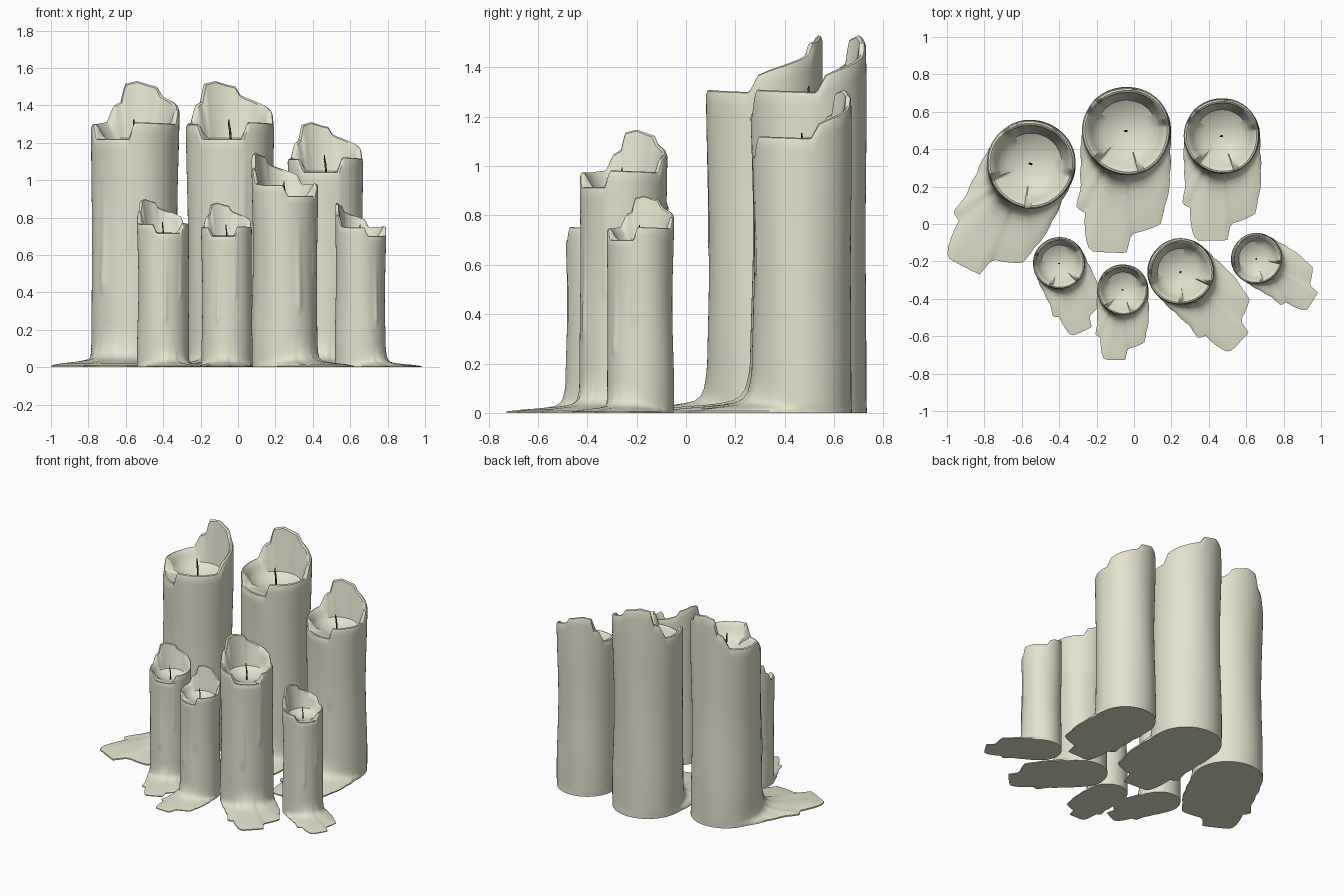
import bpy, bmesh, math

if "Cube" in bpy.data.objects:
    bpy.data.objects.remove(bpy.data.objects["Cube"])

N = 160          # points around each candle
R = 0.232        # wax radius of the full-size candle

# Rim height and puddle reach as (angle, value); -90 is the pouring side
RIM = [(-180, 1.30), (-142, 1.30), (-132, 1.22), (-74, 1.22), (-66, 1.31), (8, 1.30),
       (18, 1.37), (30, 1.39), (68, 1.44), (76, 1.455), (83, 1.50), (95, 1.51),
       (112, 1.53), (129, 1.515), (135, 1.42), (145, 1.40), (156, 1.31), (180, 1.30)]
PUDDLE = [(-180, .237), (-168, .245), (-145, .294), (-129, .384), (-123.4, .49),
          (-117, .49), (-110.5, .62), (-107, .67), (-98, .655), (-89.5, .65), (-87.4, .55),
          (-79, .54), (-70, .53), (-63, .45), (-45, .325), (-25, .254), (0, .235), (180, .237)]


def interp(table, a):
    for (a0, v0), (a1, v1) in zip(table, table[1:]):
        if a0 <= a <= a1:
            return v0 + (v1 - v0) * (a - a0) / (a1 - a0)
    return table[-1][1]


def material(name, color):
    m = bpy.data.materials.new(name)
    m.diffuse_color = color
    m.use_nodes = True
    m.node_tree.nodes["Principled BSDF"].inputs["Base Color"].default_value = m.diffuse_color
    return m


def finish(bm, name, mat, angle):
    bmesh.ops.recalc_face_normals(bm, faces=bm.faces)
    me = bpy.data.meshes.new(name)
    bm.to_mesh(me)
    bm.free()
    me.materials.append(mat)
    ob = bpy.data.objects.new(name, me)
    bpy.context.collection.objects.link(ob)
    bpy.context.view_layer.objects.active = ob
    ob.select_set(True)
    bpy.ops.object.shade_smooth_by_angle(angle=math.radians(angle))
    ob.select_set(False)
    return ob


def body_radius(a, z):
    # gently uneven wax with two frozen runs down the pouring side
    r = R + .004 * math.sin(5 * z + 1) + .003 * math.sin(math.radians(3 * a) + 4 * z)
    for ang, low, size in ((-112, .40, .012), (-72, .62, .007)):
        k = min(max((z - low) / .04, 0), 1) * max(0, 1 - (z - low) / .7)
        r += size * k * math.exp(-((a - ang) / 5) ** 2)
    return r


def section(a):
    """Outer-to-inner profile (radius, height) of the wax at angle a."""
    rim, reach = interp(RIM, a), interp(PUDDLE, a)
    base = body_radius(a, .2)
    pts = [(reach, 0)]
    for w, z in ((1, .01), (.8, .021), (.6, .027), (.42, .033), (.28, .04), (.17, .05),
                 (.09, .07), (.045, .1), (.015, .15)):
        pts.append((base + (reach - base) * w, z))
    for i in range(29):
        z = .2 + (rim - .222) * i / 28
        pts.append((body_radius(a, z), z))
    top = pts[-1][0]
    pts += [(top - .006, rim - .004), (top - .016, rim), (top - .027, rim - .008)]
    floor = min(rim - .014, 1.225)
    for t in (.33, .66, 1):
        pts.append((top - .027 + (.165 - top + .027) * t, rim - .008 + (floor - rim + .008) * t))
    pts += [(.12, 1.195), (.06, 1.175)]
    return pts


def make_candle(name):
    bm = bmesh.new()
    angles = [-180 + 360 * i / N for i in range(N)]
    cols = []
    for a in angles:
        c, s = math.cos(math.radians(a)), math.sin(math.radians(a))
        cols.append([bm.verts.new((r * c, r * s, z)) for r, z in section(a)])
    bottom, middle = bm.verts.new((0, 0, 0)), bm.verts.new((0, 0, 1.165))
    for i in range(N):
        p, q = cols[i], cols[(i + 1) % N]
        for j in range(len(p) - 1):
            bm.faces.new((p[j], q[j], q[j + 1], p[j + 1]))
        bm.faces.new((bottom, q[0], p[0]))
        bm.faces.new((middle, p[-1], q[-1]))
    return finish(bm, name, wax, 40)


def make_wick(name):
    # thin, slightly bent tapered stem
    bm = bmesh.new()
    rings = []
    for x, z, r in ((0, 1.15, .006), (.001, 1.22, .006), (-.003, 1.27, .006),
                    (-.009, 1.30, .005), (-.008, 1.325, .003)):
        rings.append([bm.verts.new((x + r * math.cos(k * math.pi / 4),
                                    r * math.sin(k * math.pi / 4), z)) for k in range(8)])
    for p, q in zip(rings, rings[1:]):
        for k in range(8):
            bm.faces.new((p[k], p[(k + 1) % 8], q[(k + 1) % 8], q[k]))
    bm.faces.new(rings[0])
    bm.faces.new(rings[-1])
    return finish(bm, name, wick_mat, 50)


wax = material("wax", (.78, .76, .60, 1))
wick_mat = material("wick", (.06, .05, .04, 1))

# Placement: x, y, turn in degrees, size
candles = [(-.55, .32, -25, 1.0), (-.04, .497, 0, 1.0), (.47, .47, 3, .856),
           (-.40, -.21, 27, .588), (-.06, -.352, 2, .575), (.25, -.255, 48, .75),
           (.655, -.185, 61, .575)]
first = (make_candle("candle_1"), make_wick("wick_1"))
for i, (x, y, turn, size) in enumerate(candles):
    for src in first:
        ob = src
        if i:
            ob = src.copy()
            ob.name = src.name.split("_")[0] + "_" + str(i + 1)
            bpy.context.collection.objects.link(ob)
        ob.location = (x, y, 0)
        ob.rotation_euler = (0, 0, math.radians(turn))
        ob.scale = (size, size, size)
